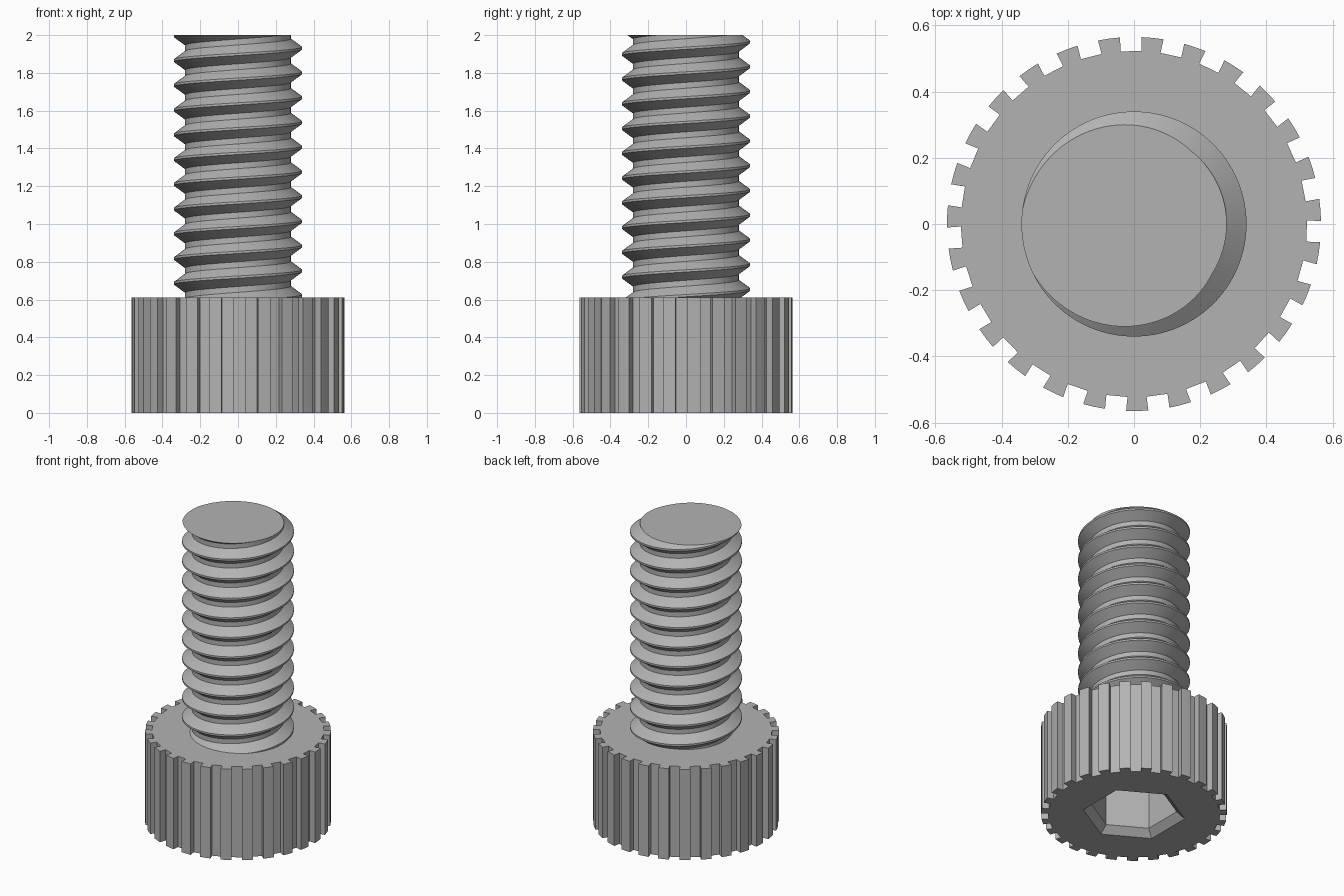
import bpy, bmesh, math
from mathutils import Vector

cube = bpy.data.objects.get("Cube")
if cube:
    bpy.data.objects.remove(cube)

HEAD_H, TOP = 0.61, 2.0
PITCH, ROOT, CREST = 0.131, 0.28, 0.34

steel = bpy.data.materials.new("grey_steel")
steel.use_nodes = True
steel.diffuse_color = (0.45, 0.45, 0.45, 1)
steel.node_tree.nodes["Principled BSDF"].inputs["Base Color"].default_value = (0.45, 0.45, 0.45, 1)


def polar(r, angle, z=0.0):
    return Vector((r * math.cos(angle), r * math.sin(angle), z))


def finish(name, bm):
    """Turn a bmesh into a shaded steel object."""
    bmesh.ops.recalc_face_normals(bm, faces=bm.faces)
    mesh = bpy.data.meshes.new(name)
    bm.to_mesh(mesh)
    bm.free()
    mesh.materials.append(steel)
    obj = bpy.data.objects.new(name, mesh)
    bpy.context.collection.objects.link(obj)
    bpy.ops.object.select_all(action="DESELECT")
    obj.select_set(True)
    bpy.context.view_layer.objects.active = obj
    bpy.ops.object.shade_smooth_by_angle(angle=math.radians(20))
    return obj


def bridge(bm, a, b):
    """Join two equal rings of vertices with quads."""
    for i in range(len(a)):
        j = (i + 1) % len(a)
        bm.faces.new((a[i], a[j], b[j], b[i]))


# Knurled head: parallel-sided slots around the rim
def head_outline(teeth=27, outer=0.565, inner=0.523, slot=0.064):
    half_out, half_in = math.asin(slot / 2 / outer), math.asin(slot / 2 / inner)
    step = 2 * math.pi / teeth
    points = []
    for k in range(teeth):
        gap = math.radians(-89) + (k + 0.5) * step
        points += [polar(outer, gap - half_out), polar(inner, gap - half_in),
                   polar(inner, gap + half_in), polar(outer, gap + half_out),
                   polar(outer, gap + step / 2)]
    return points


def hexagon(bm, r, z):
    return [bm.verts.new(polar(r, math.radians(30 + 60 * k), z)) for k in range(6)]


bm = bmesh.new()
outline = head_outline()
bottom = [bm.verts.new(p) for p in outline]
top = [bm.verts.new(p + Vector((0, 0, HEAD_H))) for p in outline]
bridge(bm, bottom, top)
bm.faces.new(top)

# Hex socket with a chamfered mouth in the underside
mouth, throat, floor = hexagon(bm, 0.313, 0), hexagon(bm, 0.263, 0.045), hexagon(bm, 0.263, 0.34)
bridge(bm, mouth, throat)
bridge(bm, throat, floor)
bm.faces.new(floor)
rims = [e for e in bm.edges if e.is_boundary]
bmesh.ops.triangle_fill(bm, edges=rims, use_beauty=True, normal=(0, 0, -1))
finish("socket_head", bm)

# Threaded shank: a right-handed helical profile, cut flat at both ends
SEG = 96
PHASE = math.radians(190)
# (height within one pitch measured from the crest, radius)
profile = [(-0.006, CREST), (0.006, CREST), (0.05, ROOT), (PITCH - 0.05, ROOT)]
turns = int((TOP - HEAD_H) / PITCH) + 5

bm = bmesh.new()
rows = []
for i in range(turns * SEG + 1):
    a = i / SEG * 2 * math.pi
    z = HEAD_H - 3 * PITCH + i / SEG * PITCH
    shift = (TOP - HEAD_H) % PITCH
    ring = profile + [(PITCH - 0.006, CREST)]
    rows.append([bm.verts.new(polar(r, a + PHASE, z + h + shift)) for h, r in ring])
for low, high in zip(rows, rows[1:]):
    for j in range(4):
        bm.faces.new((low[j], high[j], high[j + 1], low[j + 1]))
bmesh.ops.remove_doubles(bm, verts=bm.verts, dist=0.0005)

for height, side in ((TOP, 1), (HEAD_H - 0.02, -1)):
    cut = bmesh.ops.bisect_plane(bm, geom=bm.verts[:] + bm.edges[:] + bm.faces[:], dist=1e-6,
                                 plane_co=(0, 0, height), plane_no=(0, 0, side), clear_outer=True)
    rim = [e for e in cut["geom_cut"] if isinstance(e, bmesh.types.BMEdge)]
    bmesh.ops.holes_fill(bm, edges=rim, sides=0)
finish("threaded_shank", bm)
